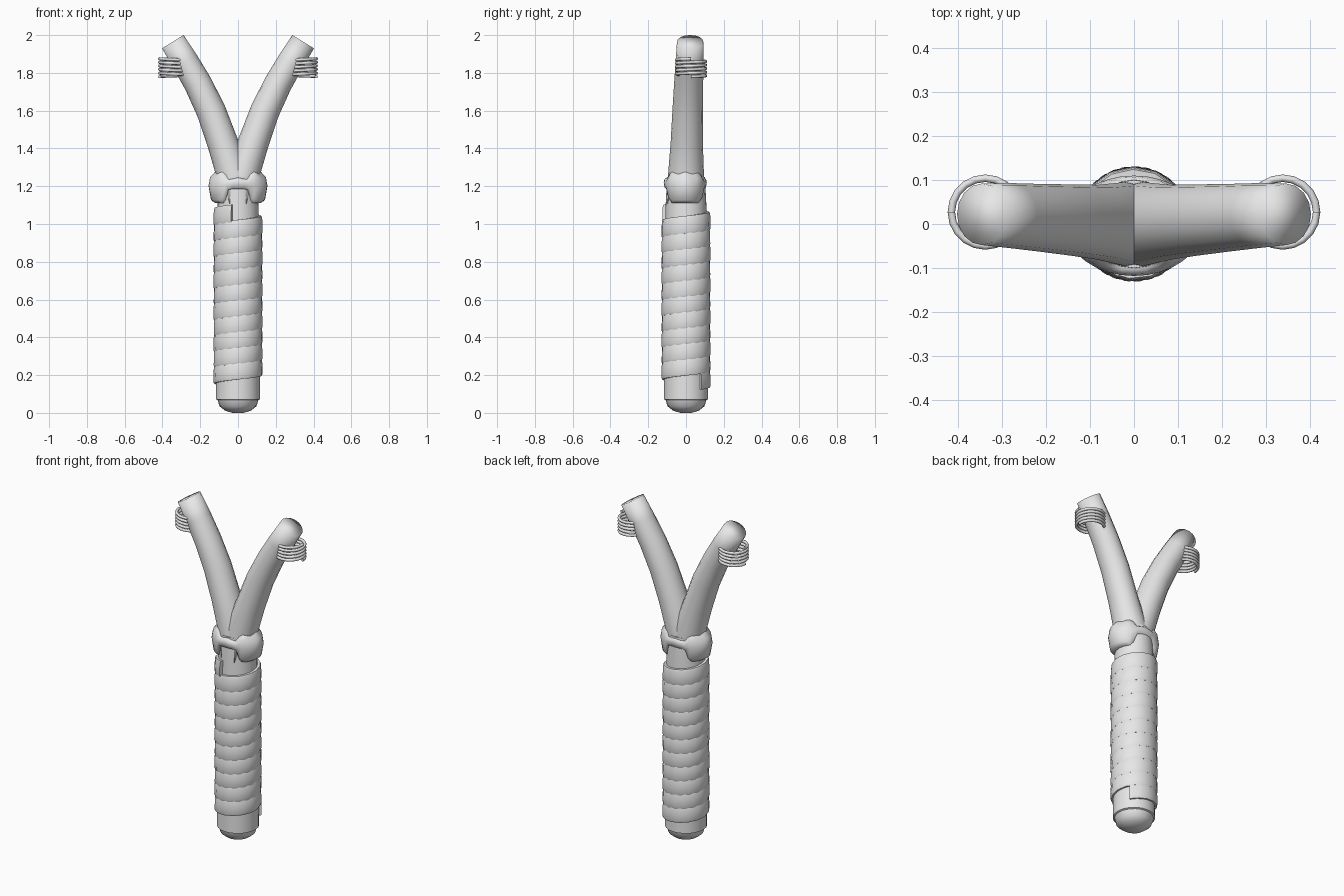
import bpy
import math
from math import cos, sin, pi, radians
from mathutils import Vector

cube = bpy.data.objects.get("Cube")
if cube:
    bpy.data.objects.remove(cube, do_unlink=True)

grey = bpy.data.materials.new("light grey")
grey.use_nodes = True
grey.diffuse_color = (0.8, 0.8, 0.8, 1)
grey.node_tree.nodes["Principled BSDF"].inputs["Base Color"].default_value = (0.8, 0.8, 0.8, 1)


def loft(name, rings, closed=False, angle=40, mirror=False):
    """Skin a list of equal rings of points, capping the ends unless closed."""
    n, count = len(rings[0]), len(rings)
    verts = [p for ring in rings for p in ring]
    faces = []
    for i in range(count if closed else count - 1):
        a, b = i * n, (i + 1) % count * n
        for j in range(n):
            k = (j + 1) % n
            faces.append((a + j, a + k, b + k, b + j))
    if not closed:
        faces.append(tuple(reversed(range(n))))
        faces.append(tuple(range((count - 1) * n, count * n)))
    mesh = bpy.data.meshes.new(name)
    mesh.from_pydata(verts, [], faces)
    mesh.materials.append(grey)
    obj = bpy.data.objects.new(name, mesh)
    bpy.context.collection.objects.link(obj)
    bpy.ops.object.select_all(action='DESELECT')
    obj.select_set(True)
    bpy.context.view_layer.objects.active = obj
    # make the normals face outward
    bpy.ops.object.mode_set(mode='EDIT')
    bpy.ops.mesh.select_all(action='SELECT')
    bpy.ops.mesh.normals_make_consistent(inside=False)
    bpy.ops.object.mode_set(mode='OBJECT')
    bpy.ops.object.shade_smooth_by_angle(angle=radians(angle))
    if mirror:
        obj.modifiers.new("mirror", 'MIRROR').use_mirror_merge = False
    return obj


def circle(center, u, v, radius, sides):
    return [center + radius * (cos(t) * u + sin(t) * v)
            for t in (2 * pi * j / sides for j in range(sides))]


X, Y, Z = Vector((1, 0, 0)), Vector((0, 1, 0)), Vector((0, 0, 1))

# handle core with a rounded butt
profile = [(0.0, 0.03), (0.012, 0.068), (0.035, 0.098), (0.068, 0.108),
           (0.072, 0.117), (0.6, 0.115), (1.1, 0.108), (1.25, 0.1)]
loft("handle", [circle(Z * z, X, Y, r, 20) for z, r in profile])

# arms of the fork: centre x, centre y, z, radius
stations = [(0.005, -0.004, 1.1, 0.102), (0.022, 0, 1.26, 0.095),
            (0.083, 0.004, 1.435, 0.085), (0.143, 0.009, 1.6, 0.081),
            (0.213, 0.014, 1.745, 0.077), (0.28, 0.019, 1.86, 0.074),
            (0.345, 0.022, 1.965, 0.07)]
path = [Vector(s[:3]) for s in stations]
rings = []
for i, s in enumerate(stations):
    tangent = path[min(i + 1, len(path) - 1)] - path[max(i - 1, 0)]
    tangent.y = 0
    side = Y.cross(tangent.normalized())
    rings.append(circle(path[i], side * 0.96, Y, s[3], 16))
loft("fork_arms", rings, angle=100, mirror=True)

# grip tape wound up the handle as an overlapping helix
start, turns, per_turn = radians(39), 10.597, 15.5
section = [(0.108, -0.047), (0.127, -0.047), (0.131, -0.036),
           (0.130, 0), (0.128, 0.036), (0.124, 0.047), (0.108, 0.047)]
steps = round(turns * per_turn)
rings = []
for i in range(steps + 1):
    t = start + 2 * pi * turns * i / steps
    z = 0.17 + 0.885 * i / steps
    out = X * cos(t) + Y * sin(t)
    rings.append([out * r + Z * (z + dz) for r, dz in section])
loft("grip_tape", rings, angle=35)

# binding round the fork: deep at the sides, a narrow strip front and back
rings = []
sides = 32
for i in range(sides):
    t = 2 * pi * i / sides
    c = abs(cos(t))
    k = min(max((c - 0.35) / 0.3, 0), 1)
    k = k * k * (3 - 2 * k)
    wave = 0.006 * cos(8 * t)
    low = 1.185 - 0.075 * k
    high = 1.24 + 0.03 * k + wave
    mid = (low + high) / 2
    half = (high - low) / 2
    ring = []
    for r, h in ((0.86, -1), (0.95, -0.8), (1, 0.1), (0.97, 0.65), (0.87, 1), (0.6, 0.9), (0.6, -0.9)):
        # bulge the sides outward, taper them towards the bottom
        a = 0.156 * (1 - (1 - r) * (1 + 0.7 * k))
        ring.append(Vector((a * cos(t), 0.114 * r * sin(t) - 0.004, mid + half * h)))
    rings.append(ring)
loft("fork_binding", rings, closed=True, angle=50)

# wire coils near the arm tips
rings = []
turns, per_turn = 5, 20
for i in range(turns * per_turn + 1):
    t = 2 * pi * i / per_turn
    out = X * cos(t) + Y * sin(t)
    center = Vector((0.338, 0.027, 1.78 + 0.019 * i / per_turn)) + out * 0.077
    rings.append(circle(center, out, Z, 0.0085, 8))
loft("tip_coils", rings, angle=60, mirror=True)
